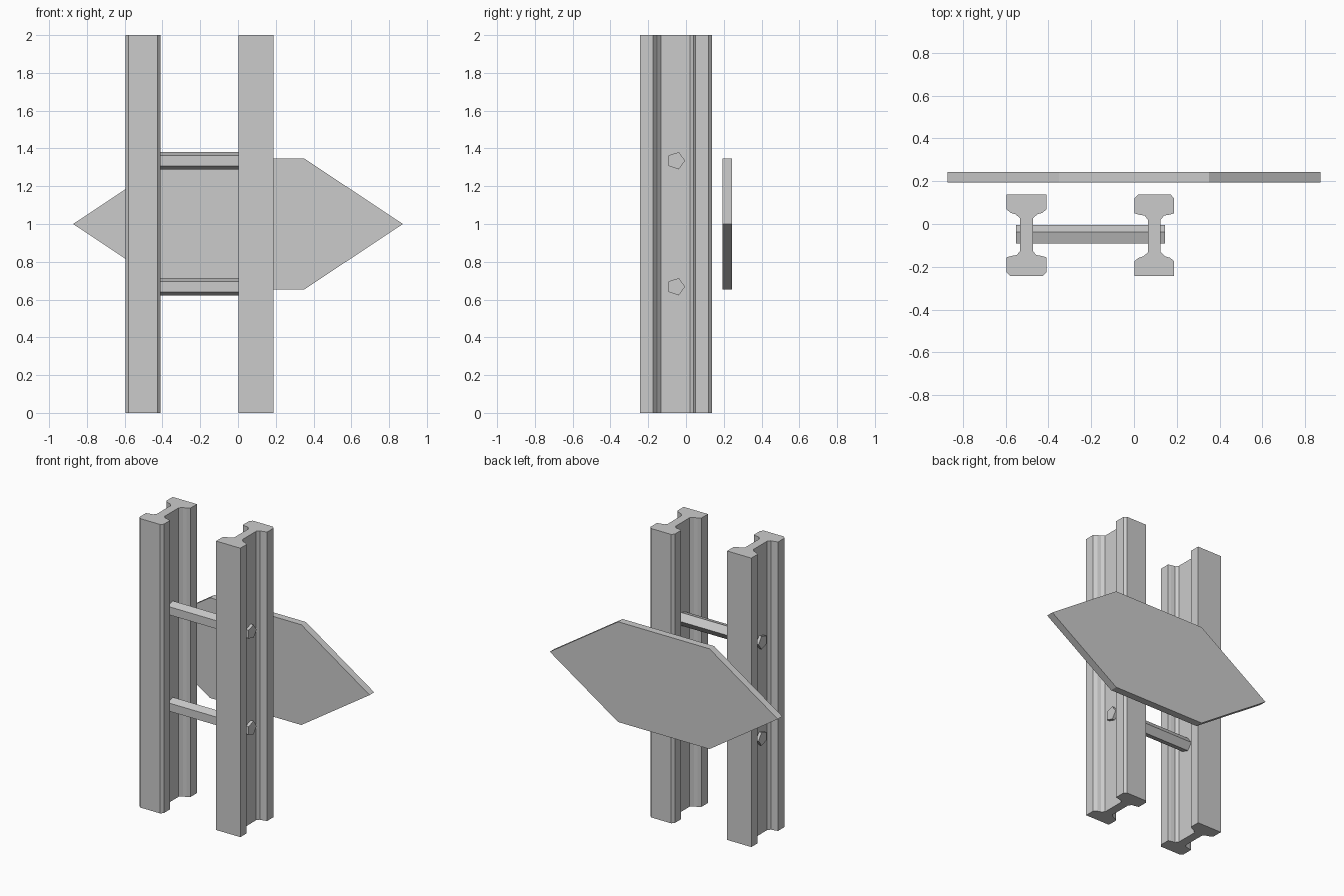
import bpy
import bmesh
from math import cos, sin, tau
from mathutils import Matrix, Vector

cube = bpy.data.objects.get("Cube")
if cube:
    bpy.data.objects.remove(cube, do_unlink=True)

grey = bpy.data.materials.new("plain grey")
grey.use_nodes = True
tone = (0.6, 0.6, 0.6, 1)
grey.diffuse_color = tone
grey.node_tree.nodes["Principled BSDF"].inputs["Base Color"].default_value = tone


def extrude(name, outline, depth, location, basis=Matrix()):
    """Extrude a flat outline along local z, then turn and place it."""
    bm = bmesh.new()
    base = bm.faces.new([bm.verts.new((x, y, 0)) for x, y in outline])
    result = bmesh.ops.extrude_face_region(bm, geom=[base])
    top = [v for v in result["geom"] if isinstance(v, bmesh.types.BMVert)]
    bmesh.ops.translate(bm, verts=top, vec=(0, 0, depth))
    bm.transform(Matrix.Translation(Vector(location)) @ basis)
    bmesh.ops.recalc_face_normals(bm, faces=bm.faces)
    mesh = bpy.data.meshes.new(name)
    bm.to_mesh(mesh)
    bm.free()
    mesh.materials.append(grey)
    obj = bpy.data.objects.new(name, mesh)
    bpy.context.collection.objects.link(obj)
    return obj


BEAM_Y = -0.053

# Upright beams: one half section mirrored, the second beam turned half round
half = [(0.077, -0.19), (0.093, -0.173), (0.093, -0.103), (0.073, -0.097),
        (0.045, -0.092), (0.03, -0.073), (0.03, 0.079), (0.05, 0.098),
        (0.073, 0.105), (0.093, 0.121), (0.093, 0.19)]
section = half + [(-x, y) for x, y in reversed(half)]
extrude("right_beam", section, 2, (-0.503, BEAM_Y, 0))
extrude("left_beam", section, 2, (0.095, BEAM_Y, 0), Matrix.Rotation(tau / 2, 4, "Z"))

# Five-sided tie rods running through both webs
pentagon = [(0.048 * cos(i * tau / 5), 0.048 * sin(i * tau / 5)) for i in range(5)]
along_x = Matrix(((0, 0, 1, 0), (1, 0, 0, 0), (0, 1, 0, 0), (0, 0, 0, 1)))
for name, z in (("lower_rod", 0.668), ("upper_rod", 1.335)):
    extrude(name, pentagon, 0.698, (-0.552, BEAM_Y, z), along_x)

# Pointed back plate
hexagon = [(0.873, 0), (0.35, 0.347), (-0.35, 0.347),
           (-0.873, 0), (-0.35, -0.347), (0.35, -0.347)]
extrude("back_plate", hexagon, 0.05, (0, 0.243, 1), Matrix.Rotation(tau / 4, 4, "X"))
